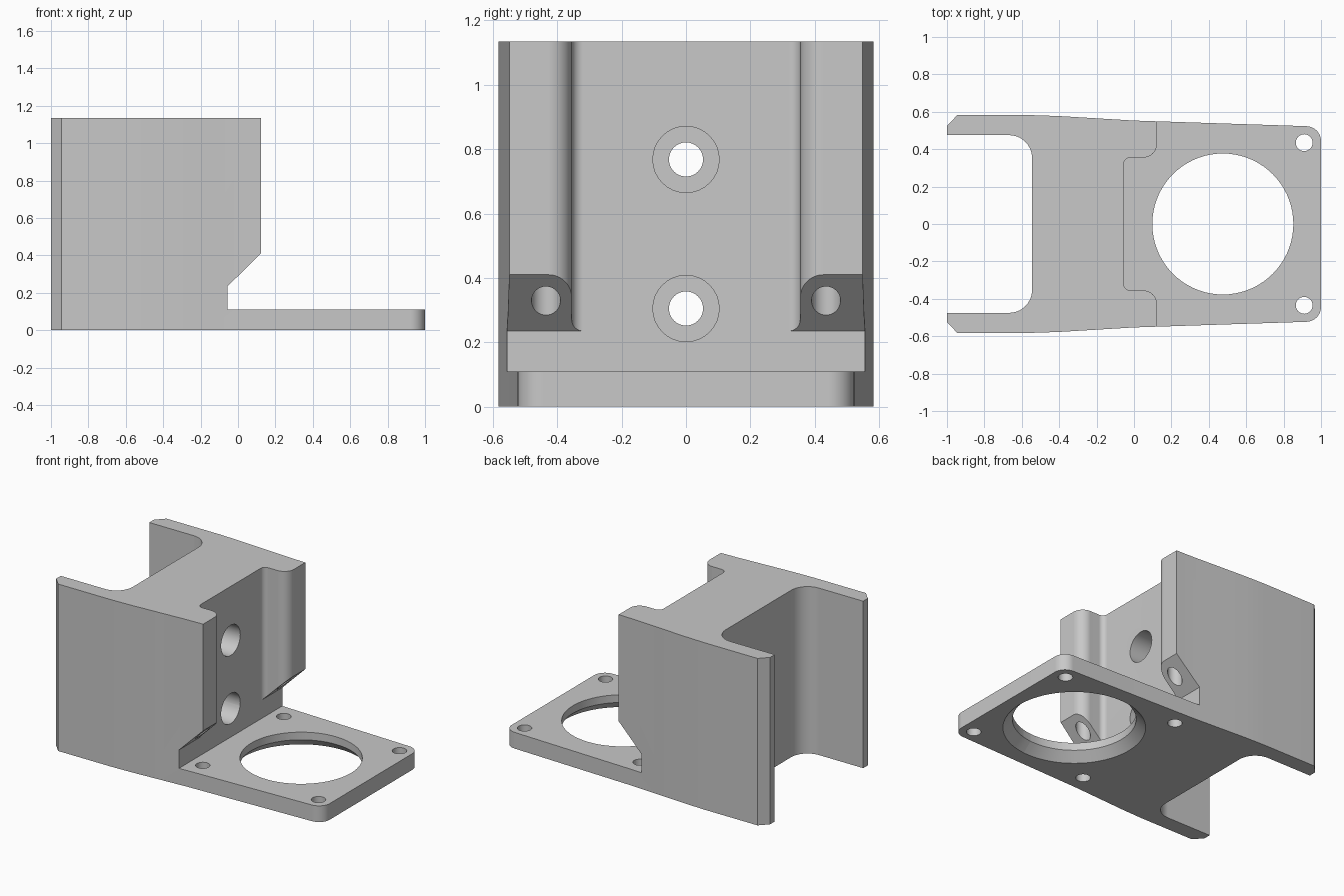
import bpy
import bmesh
from math import cos, sin, radians
from mathutils import Matrix, Vector

cube = bpy.data.objects.get("Cube")
if cube:
    bpy.data.objects.remove(cube, do_unlink=True)

HEIGHT, PLATE = 1.135, 0.11      # overall height, base plate thickness
WALL = -0.055                    # front face of the web
FAN_X, PITCH = 0.475, 0.435      # large opening centre, screw spacing

grey = bpy.data.materials.new("light_grey")
grey.use_nodes = True
colour = (0.58, 0.58, 0.58, 1)
grey.diffuse_color = colour
grey.node_tree.nodes["Principled BSDF"].inputs["Base Color"].default_value = colour


def arc(cx, cy, r, start, end, steps=10):
    angles = [radians(start + (end - start) * i / steps) for i in range(steps + 1)]
    return [(cx + r * cos(a), cy + r * sin(a)) for a in angles]


def mirrored(half):
    return half + [(x, -y) for x, y in reversed(half)]


def finish(name, bm):
    bmesh.ops.recalc_face_normals(bm, faces=bm.faces)
    mesh = bpy.data.meshes.new(name)
    bm.to_mesh(mesh)
    bm.free()
    mesh.materials.append(grey)
    obj = bpy.data.objects.new(name, mesh)
    bpy.context.collection.objects.link(obj)
    return obj


def prism(name, points, low, high, along_y=False):
    """Extrude an xy profile along z, or an xz profile along y."""
    bm = bmesh.new()
    place = (lambda u, v: (u, low, v)) if along_y else (lambda u, v: (u, v, low))
    face = bm.faces.new([bm.verts.new(place(u, v)) for u, v in points])
    new = bmesh.ops.extrude_face_region(bm, geom=[face])["geom"]
    step = Vector((0, high - low, 0) if along_y else (0, 0, high - low))
    bmesh.ops.translate(bm, vec=step,
                        verts=[g for g in new if isinstance(g, bmesh.types.BMVert)])
    return finish(name, bm)


def cylinder(name, start, end, r1, r2=None, segments=32):
    a, b = Vector(start), Vector(end)
    turn = (b - a).to_track_quat('Z', 'Y').to_matrix().to_4x4()
    bm = bmesh.new()
    bmesh.ops.create_cone(bm, cap_ends=True, segments=segments, radius1=r1,
                          radius2=r1 if r2 is None else r2, depth=(b - a).length,
                          matrix=Matrix.Translation((a + b) / 2) @ turn)
    return finish(name, bm)


# Solid block with the tapered outline
outline = [(-1, 0.525), (-0.945, 0.582), (-0.55, 0.582), (-0.4, 0.577),
           (-0.2, 0.565), (0, 0.553)] + arc(0.92, 0.443, 0.08, 88, 0)
bracket = prism("mount_bracket", mirrored(outline), 0, HEIGHT)
cutters = []

# Rear channel between the two flanges
channel = [(-1.2, 0.475)] + arc(-0.667, 0.353, 0.122, 90, 0)
cutters.append(prism("rear_channel", mirrored(channel), -0.2, 1.4))

# Space above the plate, with the sloped underside of the lips
space = [(0.122, 1.4), (0.122, 0.41), (WALL, 0.235), (WALL, PLATE),
         (1.2, PLATE), (1.2, 1.4)]
cutters.append(prism("front_space", space, -1, 1, along_y=True))

# Front pocket between the rounded lips
pocket = (arc(WALL + 0.035, 0.32, 0.035, 180, 90, 6)
          + arc(0.05, 0.427, 0.072, 270, 360) + [(0.3, 0.427)])
cutters.append(prism("front_pocket", mirrored(pocket), 0.17, 1.4))

# Counterbored mounting holes through the web
for z in (0.305, 0.768):
    cutters.append(cylinder("web_hole", (-0.8, 0, z), (0.2, 0, z), 0.053))
    cutters.append(cylinder("web_counterbore", (-0.3, 0, z), (0.2, 0, z), 0.103))

# Large round opening, flared underneath
cutters.append(cylinder("round_opening", (FAN_X, 0, -0.1), (FAN_X, 0, 0.3),
                        0.377, segments=72))
cutters.append(cylinder("opening_flare", (FAN_X, 0, -0.05), (FAN_X, 0, 0.06),
                        0.485, 0.375, segments=72))

# Corner screw holes; the inner pair continues up into the lips
for side in (-1, 1):
    y = side * PITCH
    for x, top in ((FAN_X - PITCH, 0.5), (FAN_X + PITCH, 0.2)):
        cutters.append(cylinder("screw_hole", (x, y, -0.1), (x, y, top), 0.045))

# Carve the block
bpy.ops.object.select_all(action='DESELECT')
bpy.context.view_layer.objects.active = bracket
bracket.select_set(True)
for cutter in cutters:
    cutter.hide_render = True
    mod = bracket.modifiers.new("cut", 'BOOLEAN')
    mod.operation, mod.solver, mod.object = 'DIFFERENCE', 'EXACT', cutter
    bpy.ops.object.modifier_apply(modifier=mod.name)
    bpy.data.objects.remove(cutter, do_unlink=True)

# Smooth fillets and bores, crisp edges
bpy.ops.object.shade_smooth_by_angle(angle=radians(25))
weighted = bracket.modifiers.new("weighted_normals", 'WEIGHTED_NORMAL')
weighted.keep_sharp = True
